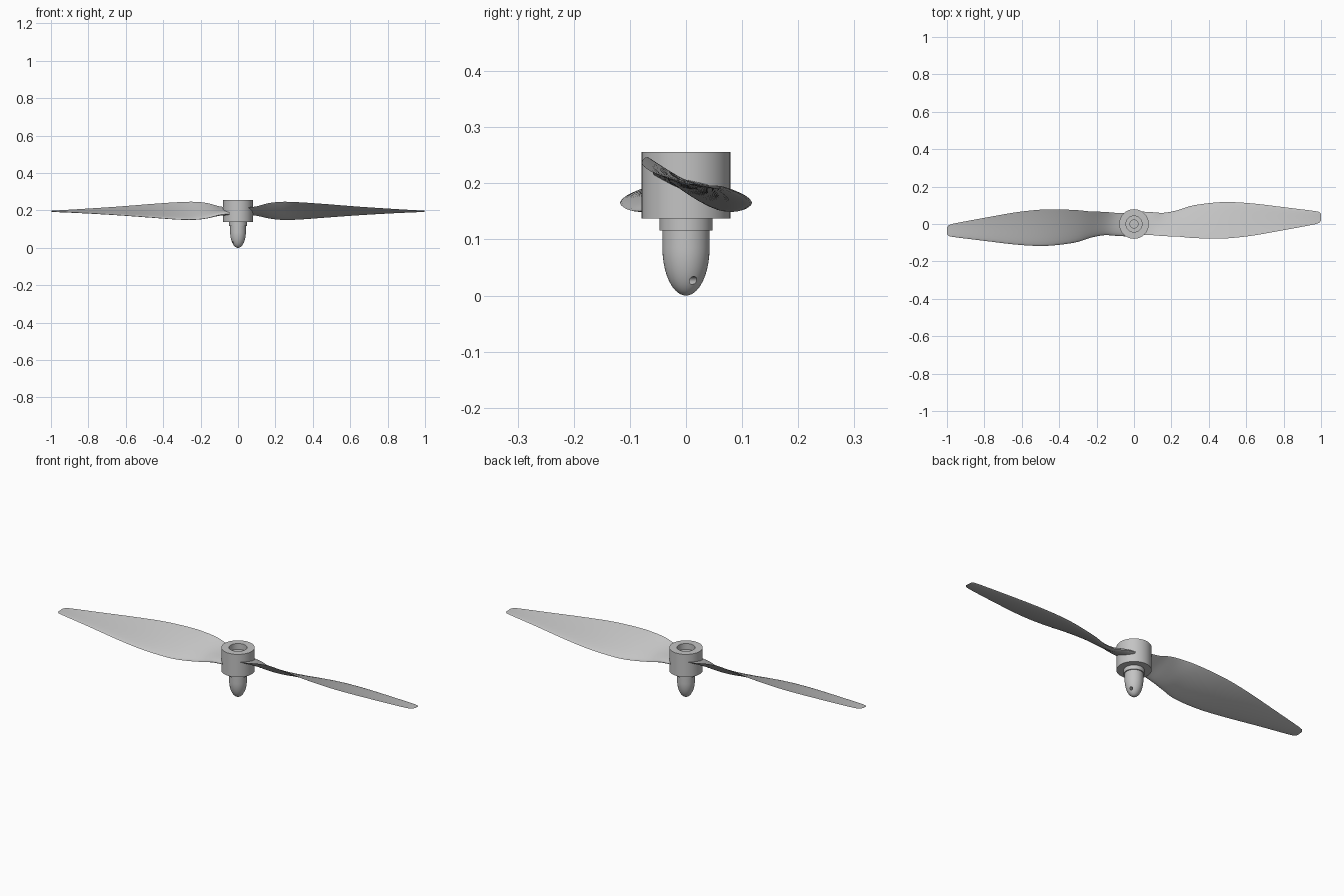
import bpy, bmesh, math
from mathutils import Matrix, Vector

cube = bpy.data.objects.get("Cube")
if cube:
    bpy.data.objects.remove(cube, do_unlink=True)

grey = bpy.data.materials.new("plain grey")
grey.use_nodes = True
colour = (0.55, 0.55, 0.55, 1)
grey.diffuse_color = colour
grey.node_tree.nodes["Principled BSDF"].inputs["Base Color"].default_value = colour


def finish(bm, name, angle=35):
    bmesh.ops.remove_doubles(bm, verts=bm.verts, dist=1e-5)
    bmesh.ops.recalc_face_normals(bm, faces=bm.faces)
    mesh = bpy.data.meshes.new(name)
    bm.to_mesh(mesh)
    bm.free()
    mesh.materials.append(grey)
    obj = bpy.data.objects.new(name, mesh)
    bpy.context.collection.objects.link(obj)
    smooth(obj, angle)
    return obj


def smooth(obj, angle):
    bpy.ops.object.select_all(action="DESELECT")
    obj.select_set(True)
    bpy.context.view_layer.objects.active = obj
    bpy.ops.object.shade_smooth_by_angle(angle=math.radians(angle))


def lathe(name, profile, closed=False, steps=64):
    bm = bmesh.new()
    verts = [bm.verts.new((r, 0, z)) for r, z in profile]
    edges = [bm.edges.new(pair) for pair in zip(verts, verts[1:])]
    if closed:
        edges.append(bm.edges.new((verts[-1], verts[0])))
    bmesh.ops.spin(bm, geom=verts + edges, cent=(0, 0, 0), axis=(0, 0, 1),
                   angle=math.tau, steps=steps, use_merge=True)
    return finish(bm, name)


# Hub with a stepped bore
lathe("hub", [(0.022, 0.137), (0.079, 0.137), (0.079, 0.256),
              (0.043, 0.256), (0.043, 0.225), (0.022, 0.225)], closed=True)

# Collar and bullet-shaped spinner in one turned piece
nose = [(0.042 * math.sin(a), 0.085 - 0.085 * math.cos(a))
        for a in (i * math.pi / 32 for i in range(17))]
spinner = lathe("spinner", nose + [(0.042, 0.116), (0.047, 0.116), (0.047, 0.137),
                                   (0.022, 0.137), (0.022, 0.11), (0, 0.11)])

# Cross hole for a tightening bar, drilled through the nose
bm = bmesh.new()
turn = Matrix.Rotation(math.radians(25), 4, "Z") @ Matrix.Rotation(math.pi / 2, 4, "Y")
bmesh.ops.create_cone(bm, cap_ends=True, segments=24, radius1=0.007, radius2=0.007,
                      depth=0.12, matrix=Matrix.Translation((0, 0, 0.027)) @ turn)
drill = finish(bm, "hole_cutter")
drill.hide_render = True
cut = spinner.modifiers.new("cross_hole", "BOOLEAN")
cut.operation, cut.solver, cut.object = "DIFFERENCE", "EXACT", drill
bpy.context.view_layer.objects.active = spinner
bpy.ops.object.modifier_apply(modifier=cut.name)
bpy.data.objects.remove(drill, do_unlink=True)
smooth(spinner, 35)

# Blade stations: x, trailing y and z, leading y and z, thickness
stations = [
    (0.046, -0.058, 0.215, 0.066, 0.182, 0.024),
    (0.10, -0.060, 0.222, 0.063, 0.176, 0.022),
    (0.16, -0.065, 0.238, 0.060, 0.160, 0.019),
    (0.23, -0.067, 0.246, 0.073, 0.151, 0.017),
    (0.32, -0.075, 0.244, 0.100, 0.152, 0.015),
    (0.47, -0.078, 0.234, 0.117, 0.163, 0.013),
    (0.62, -0.064, 0.222, 0.111, 0.174, 0.011),
    (0.80, -0.033, 0.210, 0.090, 0.185, 0.008),
    (0.97, -0.001, 0.200, 0.069, 0.193, 0.005),
    (0.99, 0.006, 0.199, 0.065, 0.194, 0.004),
    (1.00, 0.018, 0.198, 0.056, 0.195, 0.002),
]


def blend(a, b, c, d, t):
    return 0.5 * (2 * b + (c - a) * t + (2 * a - 5 * b + 4 * c - d) * t * t
                  + (3 * b - a - 3 * c + d) * t ** 3)


def smooth_stations(rows, sub=5):
    rows = [Vector(r) for r in rows]
    out = []
    for i in range(len(rows) - 1):
        quad = [rows[max(i - 1, 0)], rows[i], rows[i + 1], rows[min(i + 2, len(rows) - 1)]]
        n = sub if i < len(rows) - 3 else 1
        out += [blend(*quad, k / n) for k in range(n)]
    return out + [rows[-1]]


def section(row, n=12):
    """Airfoil loop, from the trailing edge over the top to the nose and back."""
    x, ty, tz, ly, lz, thick = row
    lead, chord = Vector((x, ly, lz)), Vector((0, ty - ly, tz - lz))
    up = Vector((0, -chord.z, chord.y)).normalized()
    if up.z < 0:
        up.negate()
    loop = []
    for k in range(2 * n):
        s = 0.5 + 0.5 * math.cos(math.pi * k / n)
        half = 5 * thick * (0.2969 * math.sqrt(s) - 0.126 * s - 0.3516 * s ** 2
                            + 0.2843 * s ** 3 - 0.1015 * s ** 4)
        camber = -0.1 * chord.length * s * (1 - s)
        side = 1 if k < n else -1
        loop.append(lead + chord * s + up * (camber + side * half))
    return loop


# Two twisted blades, half a turn apart
for name, angle in (("left_blade", 0), ("right_blade", math.pi)):
    bm = bmesh.new()
    loops = [[bm.verts.new(p) for p in section(r)] for r in smooth_stations(stations)]
    for a, b in zip(loops, loops[1:]):
        for i in range(len(a)):
            j = (i + 1) % len(a)
            bm.faces.new((a[i], a[j], b[j], b[i]))
    bm.faces.new(loops[0])
    bm.faces.new(loops[-1])
    bmesh.ops.rotate(bm, verts=bm.verts, cent=(0, 0, 0),
                     matrix=Matrix.Rotation(angle, 3, "Z"))
    finish(bm, name, 50)
